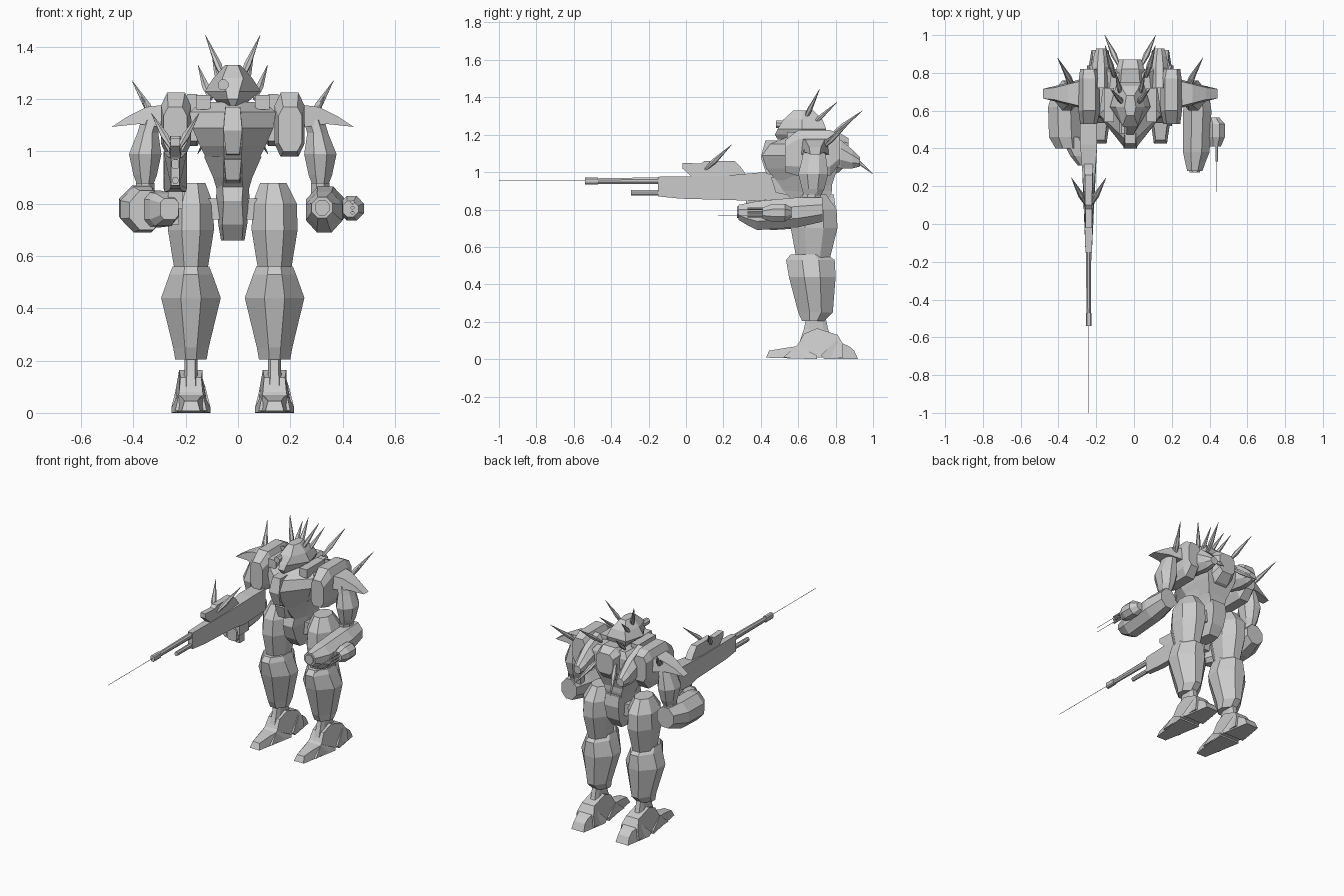
import bpy, bmesh
from mathutils import Vector

CX = -0.02   # body's mirror plane


def build(name, verts, faces):
    bm = bmesh.new()
    vs = [bm.verts.new(v) for v in verts]
    for f in faces:
        bm.faces.new([vs[i] for i in f])
    bmesh.ops.recalc_face_normals(bm, faces=bm.faces)
    me = bpy.data.meshes.new(name)
    bm.to_mesh(me)
    bm.free()
    ob = bpy.data.objects.new(name, me)
    bpy.context.collection.objects.link(ob)
    return ob


def loft(name, rings, s=1, cx=CX):
    """Skin rings of points; x is mirrored by s about cx."""
    n = len(rings[0])
    verts = [(cx + s * p[0], p[1], p[2]) for r in rings for p in r]
    faces = [list(range(n)), [(len(rings) - 1) * n + i for i in range(n)]]
    for k in range(len(rings) - 1):
        for i in range(n):
            j = (i + 1) % n
            faces.append([k * n + i, k * n + j, (k + 1) * n + j, (k + 1) * n + i])
    return build(name, verts, faces)


def octagon(a0, a1, b0, b1, k=0.3):
    da, db = (a1 - a0) * k, (b1 - b0) * k
    return [(a0 + da, b0), (a1 - da, b0), (a1, b0 + db), (a1, b1 - db),
            (a1 - da, b1), (a0 + da, b1), (a0, b1 - db), (a0, b0 + db)]


def zloft(name, rows, s=1, k=0.3, cx=CX):
    """rows: z, x centre, x half, y min, y max"""
    return loft(name, [[(a, b, z) for a, b in octagon(c - h, c + h, y0, y1, k)]
                       for z, c, h, y0, y1 in rows], s, cx)


def yloft(name, rows, s=1, k=0.3, cx=CX):
    """rows: y, x centre, x half, z min, z max"""
    return loft(name, [[(a, y, b) for a, b in octagon(c - h, c + h, z0, z1, k)]
                       for y, c, h, z0, z1 in rows], s, cx)


def hexloft(name, rows):
    """rows: z, y front, y mid, y back, half widths front, mid, back"""
    return loft(name, [[(-f, y0, z), (f, y0, z), (m, ym, z), (b, y1, z), (-b, y1, z), (-m, ym, z)]
                       for z, y0, ym, y1, f, m, b in rows])


def slab(name, pts, c=0.0, s=1, cx=CX, axis='x'):
    """Side outline (a, b, half thickness) about plane c."""
    def ring(d):
        return [(c + d * w, a, b) if axis == 'x' else (a, c + d * w, b) for a, b, w in pts]
    return loft(name, [ring(-1), ring(1)], s, cx)


def box(name, x0, x1, y0, y1, z0, z1, s=1, cx=CX):
    return loft(name, [[(x0, y0, z), (x1, y0, z), (x1, y1, z), (x0, y1, z)] for z in (z0, z1)], s, cx)


def spike(name, base, tip, r, s=1, cx=CX):
    b, t = Vector(base), Vector(tip)
    q = (t - b).to_track_quat('Z', 'Y')
    rings = []
    for f, m in ((0, .5), (.35, 1), (1, .06)):
        rings.append([b.lerp(t, f) + q @ Vector((r * m * x, r * m * y, 0))
                      for x, y in ((1, 0), (.5, .8), (-.5, .8), (-1, 0), (-.5, -.8), (.5, -.8))])
    return loft(name, rings, s, cx)


# torso
hexloft("chest", [(.93, .50, .62, .78, .03, .08, .07), (1.02, .43, .58, .81, .035, .125, .10),
                  (1.09, .408, .56, .82, .035, .155, .12), (1.15, .45, .58, .82, .03, .165, .13),
                  (1.19, .55, .62, .80, .03, .12, .10)])
hexloft("waist", [(.85, .57, .65, .77, .04, .06, .05), (.90, .52, .62, .78, .035, .075, .06),
                  (.98, .47, .60, .78, .035, .11, .08)])
slab("chest_keel", [(.425, 1.17, .028), (.40, 1.08, .036), (.43, .99, .025), (.50, .98, .03), (.52, 1.17, .03)])
slab("cockpit_block", [(.455, .97, .033), (.48, .89, .026), (.58, .87, .03), (.58, .98, .035)])
hexloft("pelvis", [(.66, .62, .68, .74, .035, .045, .035), (.72, .57, .66, .78, .04, .055, .045),
                   (.81, .54, .65, .80, .035, .065, .05), (.88, .56, .65, .79, .04, .06, .05)])
box("hip_bar", -.14, .14, .63, .74, .74, .82)
yloft("back_pack", [(.72, 0, .09, .96, 1.2), (.82, 0, .075, 1.0, 1.21), (.87, 0, .06, 1.05, 1.18)], k=.2)

# head
hexloft("helmet", [(1.175, .49, .58, .72, .008, .035, .05), (1.20, .475, .60, .74, .02, .07, .06),
                   (1.23, .49, .62, .75, .025, .107, .07), (1.28, .52, .62, .73, .04, .075, .05),
                   (1.33, .575, .62, .68, .02, .03, .02)])
yloft("eye_sensor", [(.48, -.037, .02, 1.235, 1.275), (.56, -.037, .02, 1.235, 1.275)])
zloft("neck", [(1.12, 0, .06, .58, .72), (1.2, 0, .05, .59, .70)])

for s, side in ((1, "left"), (-1, "right")):
    # spikes on the head and back
    spike("horn_" + side, (.03, .63, 1.27), (.105, .715, 1.445), .015, s)
    spike("rear_horn_" + side, (.045, .67, 1.25), (.08, .81, 1.376), .014, s)
    spike("back_spike_" + side, (.085, .78, 1.2), (.133, .945, 1.33), .016, s)
    spike("low_back_spike_" + side, (.06, .84, 1.12), (.135, 1.0, .99), .016, s)
    box("collar_" + side, .085, .14, .54, .72, 1.16, 1.215, s)
    yloft("thruster_" + side, [(.72, .155, .045, 1.04, 1.22), (.83, .155, .047, 1.02, 1.17),
                               (.89, .155, .038, 1.02, 1.12), (.93, .155, .025, 1.03, 1.08)], s)
    # shoulders
    yloft("shoulder_block_" + side, [(.53, .22, .045, 1.0, 1.17), (.60, .217, .057, .98, 1.225),
                                     (.77, .217, .055, .98, 1.225), (.82, .22, .045, 1.04, 1.2)], s, .2)
    slab("shoulder_fin_" + side, [(.25, 1.18, .07), (.33, 1.17, .05), (.40, 1.135, .032), (.463, 1.094, .025),
                                  (.36, 1.105, .05), (.25, 1.09, .08)], .69, s, CX, 'y')
    spike("shoulder_spike_" + side, (.295, .72, 1.12), (.385, .88, 1.27), .016, s)
    spike("small_spike_" + side, (.30, .70, 1.12), (.352, .80, 1.21), .012, s)
    # arm
    zloft("upper_arm_" + side, [(1.12, .31, .04, .63, .74), (1.07, .325, .04, .62, .75), (.99, .335, .062, .60, .76),
                                (.91, .335, .045, .62, .74), (.87, .335, .03, .63, .72)], s)
    zloft("elbow_" + side, [(.88, .335, .035, .62, .72), (.80, .335, .035, .62, .72)], s)
    # leg
    zloft("thigh_" + side, [(.54, .16, .062, .59, .77), (.70, .16, .088, .56, .81),
                            (.80, .16, .085, .57, .805), (.88, .155, .05, .62, .75)], s)
    zloft("shin_" + side, [(.205, .16, .06, .62, .74), (.25, .16, .068, .60, .785), (.44, .16, .114, .55, .80),
                           (.53, .16, .082, .535, .795), (.56, .16, .07, .56, .75)], s, .33)
    zloft("ankle_" + side, [(.10, .16, .03, .61, .78), (.16, .16, .025, .63, .76), (.25, .16, .025, .65, .74)], s, .2)
    slab("foot_" + side, [(.52, .01, .06), (.60, .08, .045), (.63, .135, .04), (.70, .165, .045),
                          (.81, .13, .045), (.84, .08, .06), (.84, .01, .07)], .16, s)
    slab("toe_" + side, [(.427, .008, .035), (.445, .045, .025), (.53, .06, .035), (.60, .07, .05),
                         (.70, .02, .075), (.70, .0, .075)], .16, s)
    slab("heel_" + side, [(.72, .02, .075), (.80, .10, .055), (.87, .07, .04), (.90, .045, .04),
                          (.92, .0, .045), (.74, .0, .075)], .16, s)

# free forearm with its side launcher
yloft("forearm_left", [(.28, .322, .04, .745, .825), (.33, .325, .055, .715, .835), (.38, .33, .07, .69, .845),
                       (.60, .335, .075, .705, .865), (.73, .335, .055, .735, .865)], cx=0)
yloft("forearm_muzzle", [(.272, .322, .028, .755, .815), (.30, .322, .028, .755, .815)], cx=0)
yloft("launcher_body", [(.41, .43, .03, .75, .81), (.46, .435, .046, .735, .83), (.53, .435, .046, .735, .83),
                        (.565, .42, .03, .76, .81)], cx=0)
for i, z in enumerate((.765, .785, .805)):
    yloft("launcher_barrel_%d" % i, [(.33, .438, .007, z - .007, z + .007), (.45, .438, .007, z - .007, z + .007)], cx=0)
for i, z in enumerate((.77, .80)):
    box("launcher_beam_%d" % i, .437, .439, .17, .33, z - .001, z + .001, cx=0)

# forearm that holds the rifle
yloft("forearm_right", [(.40, -.35, .065, .70, .85), (.46, -.365, .085, .69, .865),
                        (.62, -.37, .085, .70, .87), (.73, -.36, .06, .735, .865)], cx=0)
yloft("fist_right", [(.31, -.262, .035, .74, .82), (.36, -.285, .052, .715, .84), (.46, -.33, .06, .71, .85)], k=.2, cx=0)

# rifle
G = -.24
slab("rifle_body", [(-.15, .975, .017), (-.15, .87, .017), (-.03, .858, .02), (.26, .85, .024), (.36, .845, .04),
                    (.56, .86, .045), (.56, 1.0, .045), (.42, 1.0, .045), (.2, .98, .028)], G, cx=0)
yloft("rifle_barrel", [(-.47, G, .012, .937, .967), (-.14, G, .014, .935, .972)], cx=0)
yloft("rifle_muzzle", [(-.54, G, .014, .933, .97), (-.47, G, .014, .933, .97)], k=.2, cx=0)
yloft("rifle_lower_barrel", [(-.295, G, .012, .875, .903), (-.14, G, .012, .875, .903)], cx=0)
slab("rifle_sight_rail", [(-.02, 1.05, .018), (-.02, 1.02, .018), (.03, .975, .02), (.33, .975, .024),
                          (.29, 1.03, .024), (.26, 1.06, .02), (.1, 1.06, .018), (.08, 1.045, .018)], G, cx=0)
box("rifle_magazine", G - .027, G + .027, .32, .42, .78, .86, cx=0)
box("rifle_grip", G - .014, G + .014, .34, .39, .72, .79, cx=0)
for s in (1, -1):
    spike("rifle_fin_" + ("a" if s > 0 else "b"), (.012, .10, 1.01), (.092, .245, 1.147), .016, s, G)
box("rifle_beam", G - .001, G + .001, -1.0, -.53, .952, .954, cx=0)
